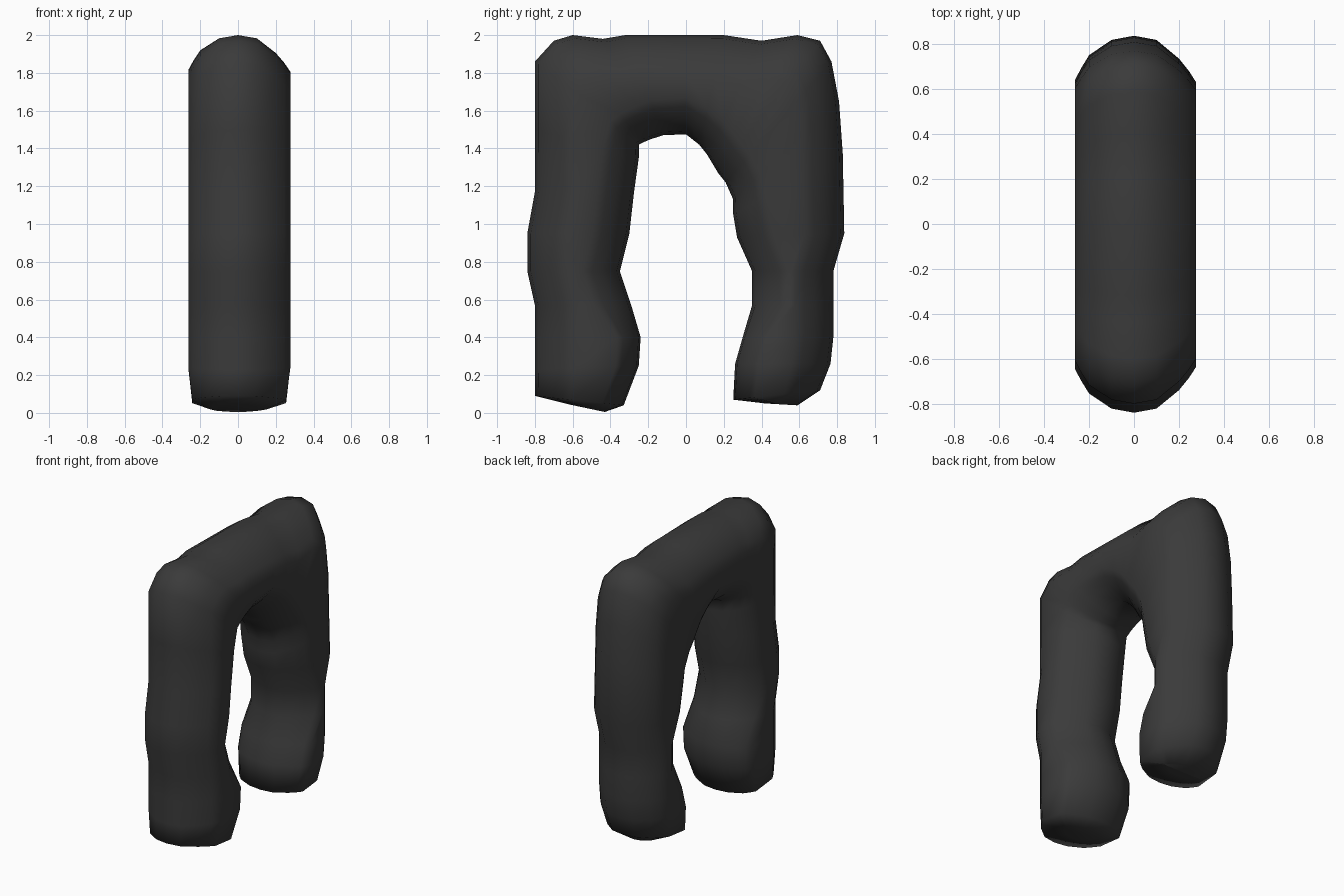
import bpy, bmesh
from mathutils import Vector

if "Cube" in bpy.data.objects:
    bpy.data.objects.remove(bpy.data.objects["Cube"])

# Sections along the arch: outer edge (y, z), inner edge (y, z).
# They run up the front leg, across the top and down the back leg.
sections = [
    (-.62, .045, -.43, .005), (-.80, .09, -.33, .04), (-.80, .23, -.25, .25),
    (-.80, .40, -.24, .40), (-.80, .57, -.29, .57), (-.84, .75, -.35, .75),
    (-.84, .95, -.30, .95), (-.80, 1.17, -.275, 1.17), (-.80, 1.5, -.25, 1.35),
    (-.80, 1.86, -.25, 1.42), (-.70, 1.97, -.22, 1.435), (-.60, 2, -.185, 1.45),
    (-.44, 1.98, -.15, 1.46), (-.32, 2, -.12, 1.47), (0, 2, 0, 1.475),
    (.20, 2, .07, 1.42), (.40, 1.97, .11, 1.37), (.59, 2, .14, 1.32),
    (.71, 1.97, .17, 1.27), (.77, 1.86, .21, 1.22), (.81, 1.65, .25, 1.13),
    (.83, 1.37, .25, 1.05), (.838, .95, .27, .93), (.78, .75, .35, .75),
    (.78, .57, .35, .57), (.78, .40, .30, .40), (.765, .26, .26, .26),
    (.71, .12, .25, .07), (.59, .04, .42, .05)]

# Rounded thickness: (x, how far the edge is set in there)
edge = [(-.263, .195), (-.237, .145), (-.20, .085), (-.10, .018), (0, 0),
        (.10, .018), (.20, .10), (.245, .155), (.277, .205)]


def section_ring(bm, section, scale):
    outer, inner = Vector(section[:2]), Vector(section[2:])
    chord = inner - outer
    across = chord.normalized()
    # the long corner sections need deeper rounding, the feet are squarer inside
    deep = scale * min(1.3, max(1, chord.length / .56))
    inside = scale * (.6 if inner.y < .5 else .95)
    ring = []
    for x, d in edge:
        p = outer + across * d * deep
        ring.append(bm.verts.new((x * scale, p.x, p.y)))
    for x, d in reversed(edge):
        p = inner - across * d * inside
        ring.append(bm.verts.new((x * scale, p.x, p.y)))
    return ring


# Loft the rings; the feet taper to rounded ends
bm = bmesh.new()
taper = {0: .55, 1: .92, len(sections) - 2: .92, len(sections) - 1: .55}
rings = [section_ring(bm, s, taper.get(i, 1)) for i, s in enumerate(sections)]
for r, s in zip(rings, rings[1:]):
    for i in range(len(r)):
        j = (i + 1) % len(r)
        bm.faces.new((r[i], r[j], s[j], s[i]))
bm.faces.new(rings[0])
bm.faces.new(rings[-1])
bmesh.ops.recalc_face_normals(bm, faces=bm.faces)
for f in bm.faces:
    f.smooth = True

mesh = bpy.data.meshes.new("arch")
bm.to_mesh(mesh)
bm.free()
arch = bpy.data.objects.new("arch", mesh)
bpy.context.collection.objects.link(arch)

# Dark stone colour
stone = bpy.data.materials.new("dark_stone")
stone.diffuse_color = (.043, .043, .043, 1)
stone.use_nodes = True
stone.node_tree.nodes["Principled BSDF"].inputs["Base Color"].default_value = stone.diffuse_color
mesh.materials.append(stone)
